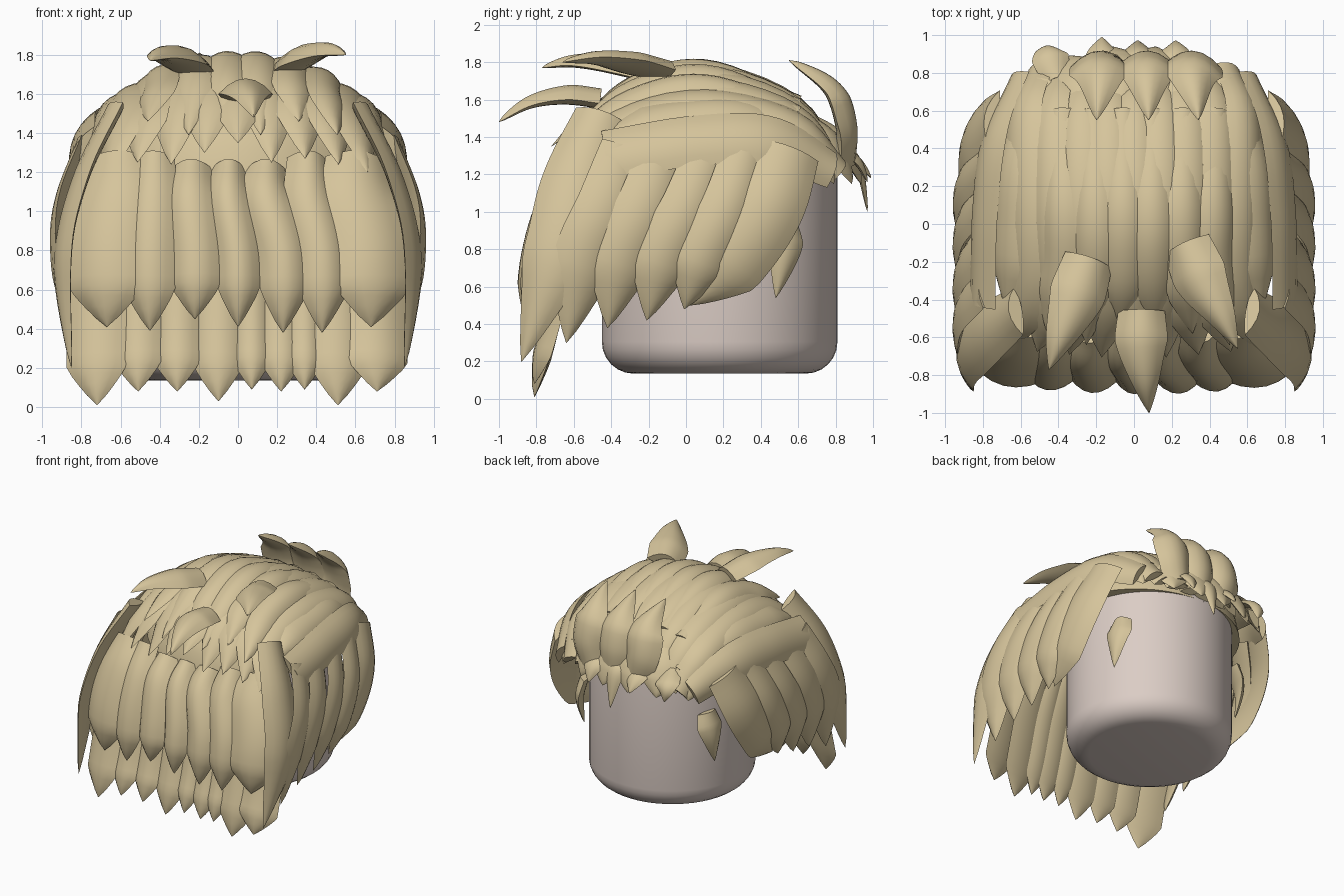
import bpy, bmesh, math
from mathutils import Vector as V

if "Cube" in bpy.data.objects:
    bpy.data.objects.remove(bpy.data.objects["Cube"])


def material(name, rgb):
    m = bpy.data.materials.new(name)
    m.diffuse_color = (*rgb, 1)
    m.use_nodes = True
    m.node_tree.nodes["Principled BSDF"].inputs["Base Color"].default_value = m.diffuse_color
    return m


HAIR = material("sandy_hair", (0.67, 0.555, 0.33))
SKIN = material("pale_skin", (0.71, 0.61, 0.56))


def finish(name, bm, mat, angle=35):
    bmesh.ops.recalc_face_normals(bm, faces=bm.faces[:])
    me = bpy.data.meshes.new(name)
    bm.to_mesh(me)
    bm.free()
    me.materials.append(mat)
    ob = bpy.data.objects.new(name, me)
    bpy.context.collection.objects.link(ob)
    bpy.context.view_layer.objects.active = ob
    ob.select_set(True)
    bpy.ops.object.shade_smooth_by_angle(angle=math.radians(angle))
    ob.select_set(False)
    return ob


def spline(pts, s):
    """Catmull-Rom point at s in 0..1"""
    n = len(pts) - 1
    i = min(int(s * n), n - 1)
    u = s * n - i
    b, c = pts[i], pts[i + 1]
    a = pts[i - 1] if i > 0 else b * 2 - c
    d = pts[i + 2] if i + 2 <= n else c * 2 - b
    return 0.5 * (2 * b + (c - a) * u + (2 * a - 5 * b + 4 * c - d) * u * u
                  + (3 * b - a - 3 * c + d) * u ** 3)


def lock(bm, pts, width, thick=0.06, up=None, root=0.7, tip=0.25, centre=(0, 0.1, 0.9)):
    """Lens-shaped strand swept along a path, tapering to a point"""
    pts = [V(p) for p in pts]
    rings, steps, k = [], 20, 6
    for j in range(steps + 1):
        s = j / steps
        p = spline(pts, s)
        t = (spline(pts, min(s + 0.01, 1)) - spline(pts, max(s - 0.01, 0))).normalized()
        n = V(up) if up else p - V(centre)
        n = (n - t * n.dot(t)).normalized()
        side = t.cross(n)
        w = root + (1 - root) * math.sin(min(s / 0.45, 1) * math.pi / 2)
        h = 1
        if tip and s > 1 - tip:
            f = (1 - s) / tip
            w *= max(f ** 0.85, 0.01)
            h = max(f ** 0.6, 0.02)
        ring = []
        for i in range(k + 1):
            a = -1 + 2 * i / k
            ring.append(p + side * a * w * width / 2 + n * thick * h * (1 - a * a))
        for i in range(k - 1, 0, -1):
            a = -1 + 2 * i / k
            ring.append(p + side * a * w * width / 2 - n * thick * 0.35 * h * (1 - a * a))
        rings.append([bm.verts.new(q) for q in ring])
    m = 2 * k
    for r, q in zip(rings, rings[1:]):
        for i in range(m):
            bm.faces.new((r[i], r[(i + 1) % m], q[(i + 1) % m], q[i]))
    bm.faces.new(rings[0])
    bm.faces.new(rings[-1][::-1])


def group(name, locks):
    bm = bmesh.new()
    for pts, width, opts in locks:
        lock(bm, pts, width, **opts)
    return finish(name, bm, HAIR)


def mirrored(locks):
    """The given locks plus their copies across x"""
    out = list(locks)
    for pts, w, o in locks:
        o = dict(o)
        if o.get("up"):
            o["up"] = (-o["up"][0], *o["up"][1:])
        out.append(([(-p[0], p[1], p[2]) for p in pts], w, o))
    return out


# Head: rounded cylinder turned from a profile
def lathe(name, profile, mat, centre, scale=(1, 1), seg=48):
    bm = bmesh.new()
    rings = [[bm.verts.new((centre[0] + r * scale[0] * math.cos(2 * math.pi * i / seg),
                            centre[1] + r * scale[1] * math.sin(2 * math.pi * i / seg), z))
              for i in range(seg)] for r, z in profile]
    for a, b in zip(rings, rings[1:]):
        for i in range(seg):
            bm.faces.new((a[i], a[(i + 1) % seg], b[(i + 1) % seg], b[i]))
    bm.faces.new(rings[0])
    bm.faces.new(rings[-1])
    return finish(name, bm, mat)


R, B = 0.63, 0.17
arc = [math.pi / 2 * i / 6 for i in range(7)]
lathe("head", [(R - B + B * math.sin(a), 0.135 + B - B * math.cos(a)) for a in arc]
      + [(R - B + B * math.cos(a), 1.42 - B + B * math.sin(a)) for a in arc], SKIN, (0, 0.18))

# Scalp cap under the strands
lathe("scalp_cap", [(max(math.cos(a), 0.02), 1.2 + 0.5 * math.sin(a)) for a in arc],
      HAIR, (0, 0.1), (0.76, 0.71))

# Upper fringe: x at root, x at tip, tip height, width
fringe = []
for xr, xt, zt, w in ((-0.65, -0.67, 0.41, 0.4), (-0.45, -0.45, 0.39, 0.27), (-0.25, -0.22, 0.45, 0.26),
                      (-0.05, 0.0, 0.41, 0.22), (0.15, 0.23, 0.38, 0.25), (0.37, 0.43, 0.38, 0.26),
                      (0.63, 0.68, 0.41, 0.4)):
    back = 0.1 * xr * xr
    top = 1.27 if abs(xr) > 0.3 else 1.22
    fringe.append(([(xr * 0.95, -0.58 + back, top), (xr * 0.98, -0.72 + back, 1.05),
                    (xt, -0.81 + back, 0.75), (xt, -0.84 + back, zt)], w,
                   dict(up=(xr * 0.4, -1, 0), tip=0.19, root=0.78, thick=0.075)))
group("upper_fringe", fringe)

# Lower fringe
low = []
for xt, zt, w in ((-0.72, 0.01, 0.32), (-0.51, 0.08, 0.25), (-0.31, 0.08, 0.24), (-0.1, 0.03, 0.26),
                  (0.07, 0.09, 0.2), (0.22, 0.08, 0.22), (0.34, 0.09, 0.2), (0.51, 0.01, 0.3),
                  (0.71, 0.08, 0.32)):
    low.append(([(xt * 0.93, -0.5, 1.1), (xt * 0.98, -0.63, 0.7), (xt, -0.72, 0.35), (xt, -0.81, zt)],
                w, dict(up=(xt * 0.3, -1, 0), tip=0.19)))
group("lower_fringe", low)

# Side curtains, sweeping forward
side = [([(0.61, -0.46, 1.52), (0.79, -0.6, 1.15), (0.88, -0.7, 0.75), (0.85, -0.88, 0.2)], 0.36,
         dict(up=(1, -0.12, 0.2), tip=0.32, root=0.75, thick=0.06))]
for y0, y1, y2, yt, zt, w in ((-0.31, -0.42, -0.54, -0.64, 0.3, 0.34), (-0.1, -0.21, -0.34, -0.42, 0.38, 0.33),
                              (0.14, 0.02, -0.12, -0.21, 0.42, 0.31), (0.33, 0.23, 0.09, -0.01, 0.48, 0.3),
                              (0.56, 0.46, 0.28, 0.02, 0.5, 0.36)):
    x = 0.03 if y0 > 0.5 else 0
    side.append(([(0.77 - x, y0, 1.33), (0.88 - x, y1, 1.03), (0.9 - x, y2, 0.76), (0.84 - x, yt, zt)], w,
                 dict(up=(1, 0.2, 0), tip=0.26, root=0.9, thick=0.055)))
group("side_curtains", mirrored(side))

# Crown strands running from back to front, in two layers
crown = []
for i, x in enumerate((-0.58, -0.45, -0.3, -0.15, 0.0, 0.15, 0.3, 0.45, 0.58)):
    h = math.sqrt(1 - (x / 0.8) ** 2)
    zt = (1.17, 1.25, 1.24, 1.3, 1.35, 1.25, 1.27, 1.24, 1.2)[i]
    crown.append(([(x * 0.85, 0.82, 1.22), (x, 0.58, 1.2 + 0.38 * h), (x, 0.1, 1.2 + 0.55 * h),
                   (x, -0.35, 1.18 + 0.43 * h), (x * 1.14, -0.72 + 0.1 * abs(x), zt)], 0.25,
                  dict(tip=0.15, root=0.75, thick=0.045)))
for i, x in enumerate((-0.4, -0.22, -0.06, 0.1, 0.27, 0.44)):
    h = math.sqrt(1 - (x / 0.8) ** 2)
    crown.append(([(x, 0.6, 1.2 + 0.38 * h), (x, 0.12, 1.2 + 0.57 * h), (x, -0.25, 1.2 + 0.5 * h),
                   (x * 1.15, -0.58 - 0.06 * (i % 2), 1.46 - 0.07 * (i % 2))], 0.22,
                  dict(tip=0.22, root=0.75, thick=0.045)))
group("crown_strands", crown)

# Broad bands above the side curtains
group("side_bands", mirrored([
    ([(0.6, 0.78, 1.22), (0.74, 0.45, 1.38), (0.79, 0.05, 1.38), (0.8, -0.43, 1.3)], 0.3,
     dict(up=(1, 0, 0.5), tip=0, thick=0.045)),
    ([(0.5, 0.75, 1.32), (0.63, 0.35, 1.5), (0.66, -0.05, 1.5), (0.67, -0.47, 1.4)], 0.27,
     dict(up=(1, 0, 0.9), tip=0.2, thick=0.05)),
]))

# Back of the hair with a short pointed hem
back = []
for x in (-0.5, -0.3, -0.1, 0.1, 0.3, 0.5):
    y = 0.88 - 0.6 * x * x
    back.append(([(x * 0.8, 0.55, 1.53), (x, y - 0.08, 1.4), (x * 1.1, y, 1.27),
                  (x * 1.15, y + 0.06, 1.15)], 0.3, dict(up=(x * 1.2, 1, 0.4), tip=0.35, thick=0.05)))
for x, y, z in ((-0.45, 0.93, 1.16), (-0.17, 0.99, 1.18), (0.02, 0.97, 1.0), (0.22, 0.97, 1.16)):
    back.append(([(x * 0.9, 0.76, 1.34), (x, 0.9, 1.27), (x, y, z)], 0.2,
                 dict(up=(0, 0.7, 1), tip=0.6, thick=0.04)))
group("back_hair", back)

# Upright spikes at the back
group("back_spikes", [
    ([(x * 0.8 + 0.02, 0.82, 1.26), (x, 0.83, 1.46), (x, 0.76, 1.65), (x * 1.1, 0.55, 1.81)], 0.32,
     dict(up=(x * 0.5, 1, 0.7), tip=0.45, thick=0.085, root=0.85)) for x in (-0.18, 0.07, 0.31)])

# Loose tufts over the forehead
tuft = dict(up=(0, 0, 1), tip=0.72, root=0.85, thick=0.08)
group("top_tufts", [
    ([(-0.24, -0.19, 1.72), (-0.31, -0.4, 1.77), (-0.39, -0.6, 1.79), (-0.45, -0.77, 1.77)], 0.31,
     dict(tuft, up=(0.1, 0, 1))),
    ([(0.28, -0.11, 1.73), (0.36, -0.3, 1.78), (0.46, -0.48, 1.81), (0.55, -0.66, 1.8)], 0.31,
     dict(tuft, up=(-0.25, 0, 1))),
    ([(0.04, -0.46, 1.58), (0.04, -0.64, 1.6), (0.06, -0.83, 1.57), (0.08, -1.0, 1.48)], 0.29, tuft)])

# Small wisp in front of each side of the neck
group("side_wisps", mirrored([
    ([(0.55, 0.52, 0.95), (0.6, 0.52, 0.76), (0.6, 0.48, 0.54)], 0.23,
     dict(up=(1, 0.35, 0), tip=0.7, thick=0.05))]))
